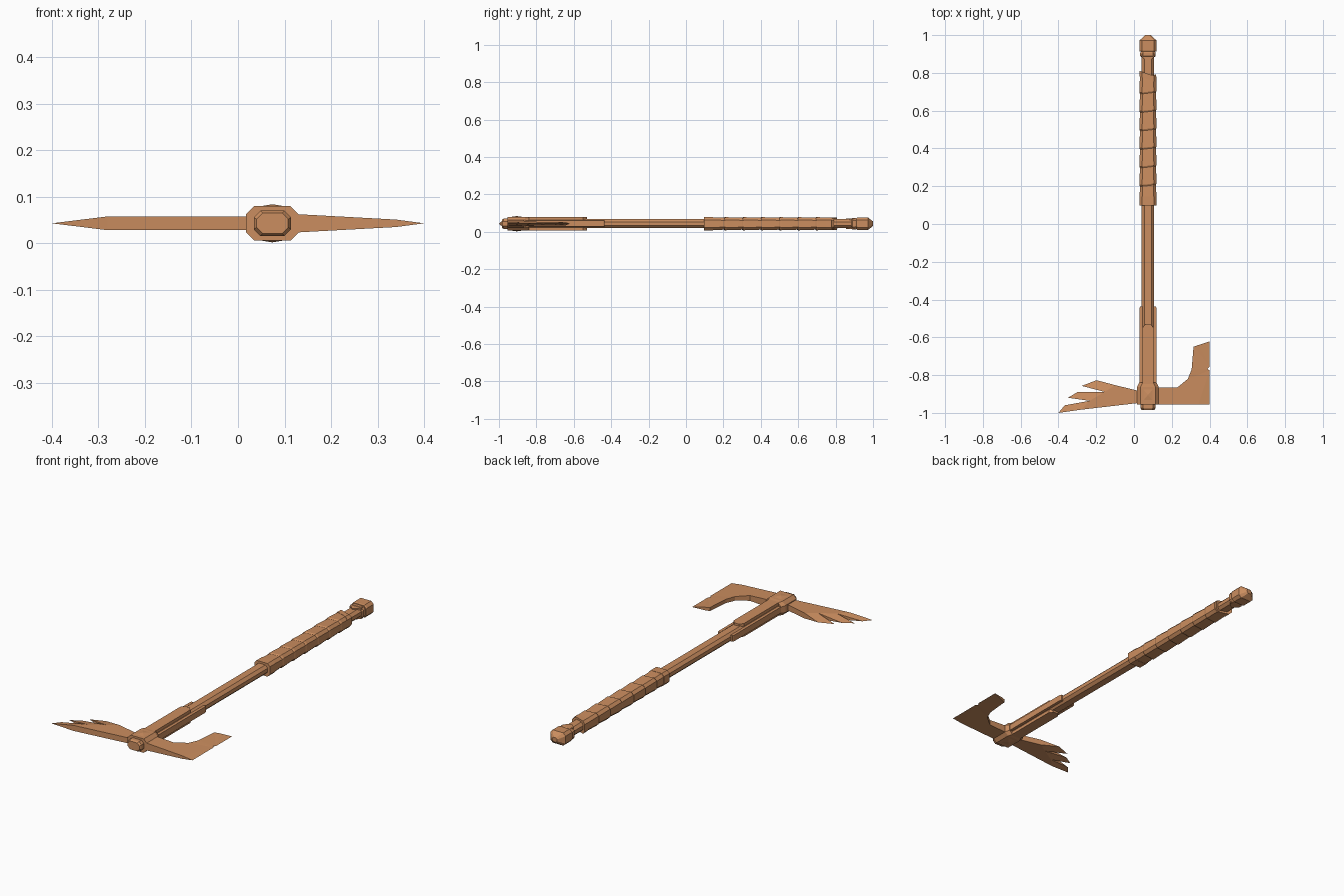
import bpy, bmesh

if "Cube" in bpy.data.objects:
    bpy.data.objects.remove(bpy.data.objects["Cube"], do_unlink=True)

CX, CZ = 0.074, 0.043  # centre line of the haft

wood = bpy.data.materials.new("warm_tan")
wood.use_nodes = True
colour = (0.60, 0.27, 0.115, 1)
wood.diffuse_color = colour
wood.node_tree.nodes["Principled BSDF"].inputs["Base Color"].default_value = colour


def finish(name, bm):
    bmesh.ops.recalc_face_normals(bm, faces=bm.faces)
    mesh = bpy.data.meshes.new(name)
    bm.to_mesh(mesh)
    bm.free()
    mesh.materials.append(wood)
    obj = bpy.data.objects.new(name, mesh)
    bpy.context.collection.objects.link(obj)
    return obj


def loft(name, rings, cut=0.014, slant=0.0):
    """Chamfered box lofted along y; each ring is (y, half width, half height)."""
    bm = bmesh.new()
    loops = []
    for y, w, h in rings:
        c = min(cut, w * 0.6, h * 0.6)
        quarter = [(w, h - c), (w - c, h)]
        pts = quarter + [(-x, z) for x, z in reversed(quarter)]
        pts += [(-x, -z) for x, z in pts]
        loops.append([bm.verts.new((CX + x, y + slant * x, CZ + z)) for x, z in pts])
    for a, b in zip(loops, loops[1:]):
        for i in range(8):
            j = (i + 1) % 8
            bm.faces.new((a[i], a[j], b[j], b[i]))
    bm.faces.new(loops[0])
    bm.faces.new(loops[-1])
    return finish(name, bm)


def plate(name, outline, z_mid=CZ):
    """Plate from an outline of (x, y, half thickness); zero makes a sharp edge."""
    bm = bmesh.new()
    top = [bm.verts.new((x, y, z_mid + t)) for x, y, t in outline]
    low = [bm.verts.new((x, y, z_mid - t)) for x, y, t in outline]
    caps = [bm.faces.new(top), bm.faces.new(low[::-1])]
    for i in range(len(top)):
        j = (i + 1) % len(top)
        bm.faces.new((top[i], low[i], low[j], top[j]))
    bmesh.ops.triangulate(bm, faces=caps)
    bmesh.ops.remove_doubles(bm, verts=bm.verts, dist=1e-5)
    return finish(name, bm)


# Haft and its end fittings
loft("haft", [(-0.95, 0.033, 0.024), (0.93, 0.033, 0.024)])
loft("head_cap", [(-0.985, 0.034, 0.022), (-0.975, 0.04, 0.027), (-0.94, 0.04, 0.027)])
loft("pommel_collar", [(0.885, 0.037, 0.026), (0.89, 0.041, 0.031), (0.905, 0.041, 0.031),
                       (0.915, 0.037, 0.027)])
loft("pommel", [(0.912, 0.043, 0.031), (0.918, 0.045, 0.034), (0.972, 0.045, 0.034),
                (1.0, 0.014, 0.012)])

# Wrapped grip with slanted overlapping bands
start, end, bands = 0.105, 0.79, 7
step = (end - start) / bands
rings = []
for i in range(bands):
    y = start + i * step
    rings += [(y, 0.042, 0.031), (y + 0.008, 0.045, 0.035), (y + step - 0.004, 0.043, 0.032)]
loft("grip_wrap", rings, slant=0.12)
loft("grip_front_band", [(0.097, 0.046, 0.035), (0.145, 0.046, 0.035)])
loft("grip_back_band", [(0.765, 0.045, 0.034), (0.795, 0.045, 0.034)], slant=-0.35)

# Head socket with a shallow raised stud above and below
loft("head_socket", [(-0.955, 0.057, 0.037), (-0.862, 0.057, 0.037), (-0.84, 0.046, 0.034)], cut=0.018)
for side, label in ((1, "top"), (-1, "bottom")):
    bm = bmesh.new()
    base = [bm.verts.new((CX + x, y, CZ + side * 0.036))
            for x, y in ((-0.03, -0.94), (0.03, -0.94), (0.03, -0.87), (-0.03, -0.87))]
    peak = bm.verts.new((CX, -0.905, CZ + side * 0.041))
    bm.faces.new(base)
    for i in range(4):
        bm.faces.new((base[i], base[(i + 1) % 4], peak))
    finish(label + "_stud", bm)

    # Langets on the broad faces and pointed tabs by the pommel
    plate(label + "_langet", [(CX + x, y, 0.008) for x, y in (
        (-0.03, -0.9), (0.03, -0.9), (0.03, -0.55), (0.014, -0.53), (-0.014, -0.53), (-0.03, -0.55))],
        CZ + side * 0.027)
    plate(label + "_pommel_tab", [(CX + x, y, 0.005) for x, y in (
        (-0.032, 0.9), (0.032, 0.9), (0.032, 0.885), (0, 0.855), (-0.032, 0.885))],
        CZ + side * 0.024)

# Langets along both sides of the haft
for side, label in ((1, "left"), (-1, "right")):
    plate(label + "_side_langet", [(CX + side * x, y, 0.016) for x, y in (
        (0.03, -0.9), (0.045, -0.9), (0.045, -0.445), (0.042, -0.437), (0.03, -0.437))])

# Bearded axe blade thinning towards its cutting edge
blade = [(0.1, -0.955), (0.34, -0.955), (0.4, -0.955), (0.4, -0.775), (0.388, -0.767),
         (0.4, -0.755), (0.4, -0.622), (0.34, -0.641), (0.315, -0.65), (0.305, -0.77),
         (0.285, -0.82), (0.23, -0.865), (0.1, -0.865)]


def blade_half(x):
    if x > 0.34:
        return 0.008 * (0.4 - x) / 0.06
    return 0.02 - 0.012 * (x - 0.12) / 0.22


plate("axe_blade", [(x, y, blade_half(x)) for x, y in blade])

# Feather-like rear spike: a flat body and three prongs with sharp tips
T = 0.0148
plate("spike_body", [(x, y, T) for x, y in (
    (0.03, -0.885), (0.03, -0.947), (-0.28, -0.983), (-0.235, -0.936), (-0.155, -0.889), (-0.1, -0.853))])
prongs = {
    "rear_prong": ((-0.1, -0.853), (-0.155, -0.889), (-0.277, -0.857), (-0.198, -0.827)),
    "middle_prong": ((-0.155, -0.889), (-0.235, -0.936), (-0.35, -0.92), (-0.298, -0.889)),
    "front_prong": ((-0.235, -0.936), (-0.28, -0.983), (-0.4, -1.0), (-0.367, -0.96)),
}
for name, pts in prongs.items():
    plate(name, [(x, y, t) for (x, y), t in zip(pts, (T, T, 0, 0))])
